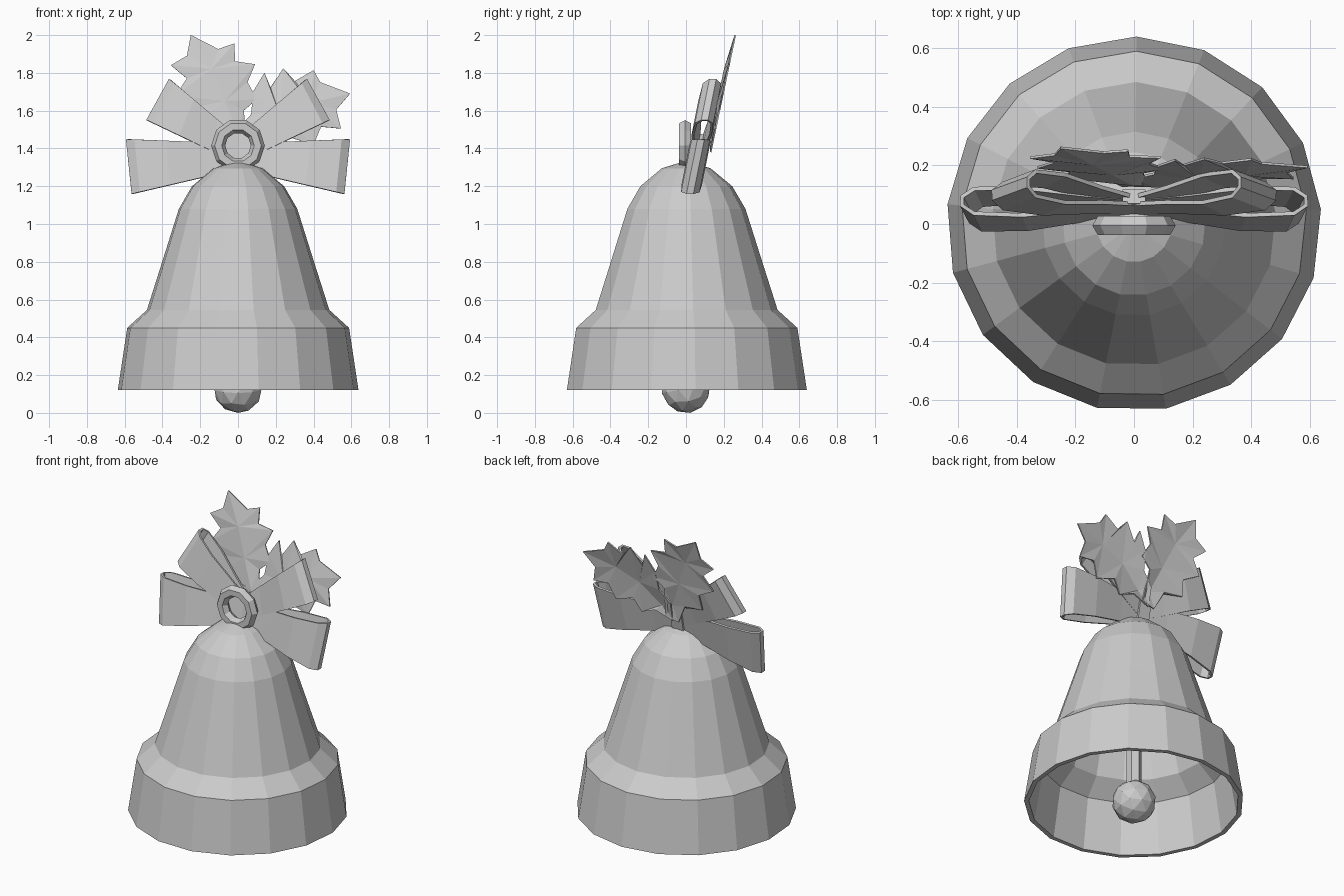
import bpy, bmesh, math
from mathutils import Vector

if "Cube" in bpy.data.objects:
    bpy.data.objects.remove(bpy.data.objects["Cube"])


def make_object(name, verts, faces, thickness=0):
    mesh = bpy.data.meshes.new(name)
    mesh.from_pydata(verts, [], faces)
    bm = bmesh.new()
    bm.from_mesh(mesh)
    bmesh.ops.remove_doubles(bm, verts=bm.verts, dist=0.0005)
    bmesh.ops.recalc_face_normals(bm, faces=bm.faces)
    bm.to_mesh(mesh)
    bm.free()
    ob = bpy.data.objects.new(name, mesh)
    bpy.context.collection.objects.link(ob)
    if thickness:
        mod = ob.modifiers.new("thickness", 'SOLIDIFY')
        mod.thickness = thickness
        mod.offset = 0
    return ob


# Bell shell: outer profile, then back up the inside
outer = [(0, 1.335), (0.13, 1.295), (0.245, 1.2), (0.315, 1.08), (0.41, 0.78),
         (0.485, 0.545), (0.59, 0.45), (0.64, 0.12)]
inner = [(0.612, 0.12), (0.56, 0.44), (0.455, 0.535), (0.38, 0.78),
         (0.285, 1.07), (0.215, 1.18), (0.11, 1.265), (0, 1.3)]
profile = outer + inner
N = 17
verts, faces = [], []
for i in range(N):
    a = math.radians(4.5) + math.tau * i / N
    verts += [(r * math.cos(a), r * math.sin(a), z) for r, z in profile]
P = len(profile)
for i in range(N):
    j = (i + 1) % N
    for k in range(P - 1):
        if k == 0:
            faces.append((i * P, i * P + 1, j * P + 1))
        elif k == P - 2:
            faces.append((i * P + k, i * P + k + 1, j * P + k))
        else:
            faces.append((i * P + k, i * P + k + 1, j * P + k + 1, j * P + k))
make_object("bell_shell", verts, faces)

# Clapper ball and rod
bpy.ops.mesh.primitive_ico_sphere_add(subdivisions=2, radius=0.13, location=(0, 0, 0.128),
                                      rotation=(0.18, 0, 0))
bpy.context.object.name = "clapper_ball"
bpy.ops.mesh.primitive_cylinder_add(vertices=6, radius=0.045, depth=1.1, location=(0, 0, 0.76))
bpy.context.object.name = "clapper_rod"

# Hanging ring
bpy.ops.mesh.primitive_torus_add(major_segments=10, minor_segments=6, major_radius=0.105,
                                 minor_radius=0.037, location=(0, -0.005, 1.415),
                                 rotation=(math.pi / 2, 0, 0))
bpy.context.object.name = "hanging_ring"

# Ribbon loops: teardrop section swept between two edges, leaning back
section = [(0, -0.012), (0.3, -0.025), (0.65, -0.047), (0.93, -0.042), (1, -0.015),
           (1, 0.015), (0.93, 0.042), (0.65, 0.047), (0.3, 0.025), (0, 0.012)]


def ribbon_loop(name, side, root_a, root_b, tip_a, tip_b):
    verts = []
    for t, d in section:
        for root, tip in ((root_a, tip_a), (root_b, tip_b)):
            p = Vector(root).lerp(Vector(tip), t)
            verts.append((side * p.x, 0.075 + d + 0.2 * (p.y - 1.43), p.y))
    faces = [(2 * i, 2 * i + 1, 2 * i + 3, 2 * i + 2) for i in range(len(section) - 1)]
    make_object(name, verts, faces, 0.014)


for side, label in ((-1, "left"), (1, "right")):
    ribbon_loop("upper_bow_loop_" + label, side, (0, 1.46), (0, 1.32), (0.36, 1.765), (0.48, 1.548))
    ribbon_loop("lower_bow_loop_" + label, side, (0, 1.425), (0, 1.29), (0.587, 1.448), (0.557, 1.16))

# Bow knot
bpy.ops.mesh.primitive_cube_add(size=1, location=(0, 0.075, 1.38))
knot = bpy.context.object
knot.name = "bow_knot"
knot.dimensions = (0.08, 0.05, 0.19)
knot.rotation_euler.x = -0.2


# Holly leaves: toothed outline fanned around a raised midrib
def leaf(name, outline, rib):
    def place(x, z, d=0):
        return (x, 0.145 + d + 0.21 * (z - 1.45), z)
    n = len(outline)
    verts = [place(*p) for p in outline] + [place(x, z, -0.018) for x, z in rib]
    m = len(rib)

    def nearest(i, k):
        a, b = Vector(outline[i]), Vector(outline[k])
        return min(range(m), key=lambda r: ((a + b) / 2 - Vector(rib[r])).length)
    picks = [nearest(i, (i + 1) % n) for i in range(n)]
    faces = []
    for i in range(n):
        k, r, s = (i + 1) % n, picks[i], picks[(i + 1) % n]
        faces.append((i, k, n + r))
        # bridge along the rib where the nearest rib point changes
        step = 1 if s > r else -1
        while r != s:
            faces.append((k, n + r + step, n + r))
            r += step
    make_object(name, verts, faces, 0.008)


leaf("tall_leaf",
     [(-0.25, 2.0), (-0.105, 1.925), (-0.02, 1.955), (-0.015, 1.86), (0.09, 1.845),
      (0.05, 1.75), (0.1, 1.66), (0.03, 1.6), (0.05, 1.4), (-0.04, 1.38), (-0.1, 1.5),
      (-0.23, 1.52), (-0.22, 1.62), (-0.33, 1.68), (-0.27, 1.77), (-0.355, 1.84),
      (-0.27, 1.89)],
     [(0, 1.48), (-0.07, 1.65), (-0.14, 1.82)])
leaf("side_leaf",
     [(0.593, 1.69), (0.435, 1.75), (0.4, 1.813), (0.3, 1.755), (0.24, 1.823),
      (0.17, 1.72), (0.14, 1.8), (0.08, 1.7), (0.07, 1.58), (0.0, 1.5), (0.0, 1.38),
      (0.12, 1.42), (0.22, 1.38), (0.27, 1.46), (0.4, 1.42), (0.44, 1.515),
      (0.545, 1.505), (0.52, 1.605)],
     [(0.08, 1.46), (0.22, 1.58), (0.38, 1.64)])
